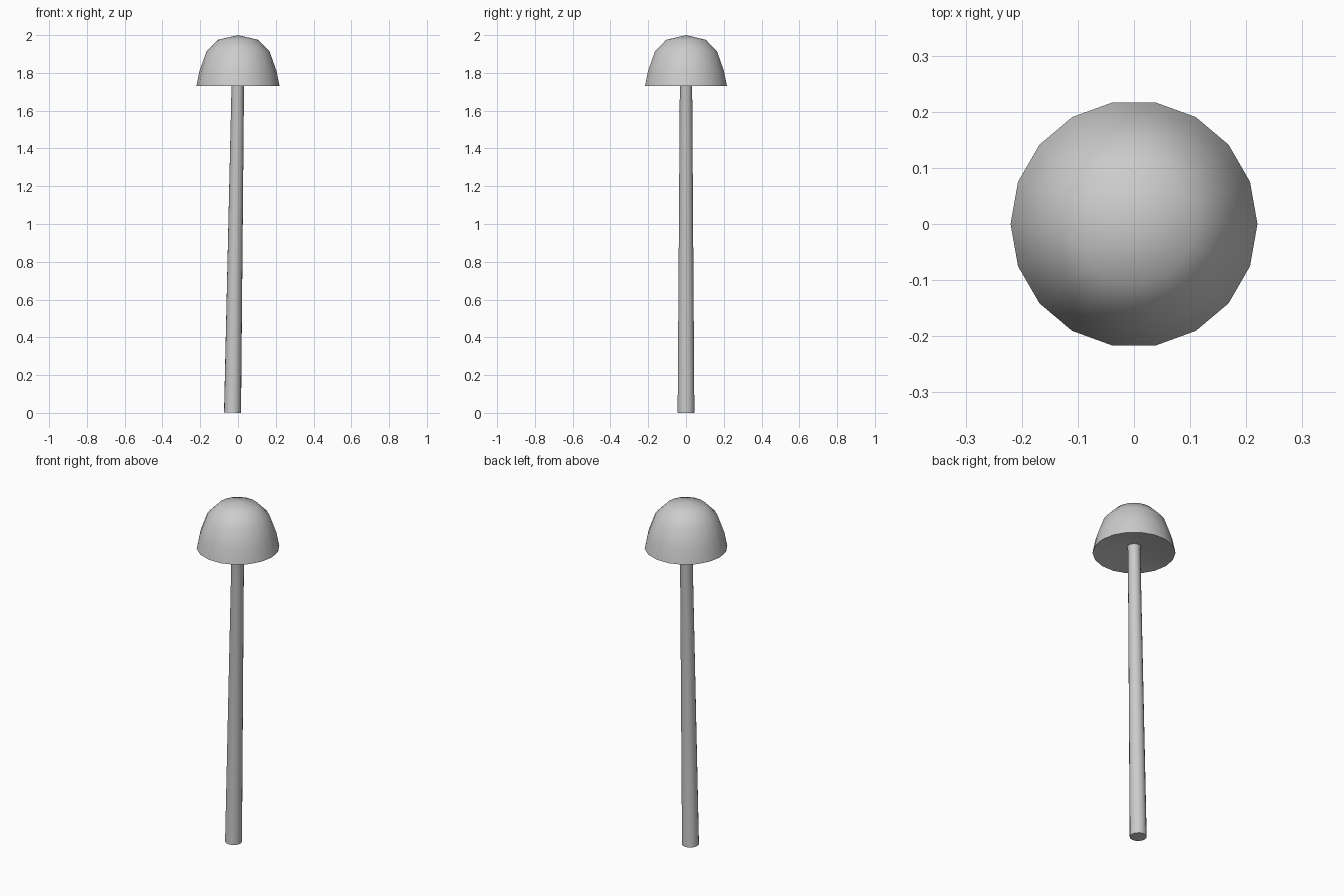
import bpy, bmesh
from math import cos, sin, pi, radians

SIDES = 18

cube = bpy.data.objects.get("Cube")
if cube:
    bpy.data.objects.remove(cube)

grey = bpy.data.materials.new("light_grey")
grey.use_nodes = True
colour = (0.6, 0.6, 0.6, 1)
grey.diffuse_color = colour
grey.node_tree.nodes["Principled BSDF"].inputs["Base Color"].default_value = colour


def lathe(name, rings, lean=0.0):
    """Skin rings of (radius, z, centre x); a zero radius makes a pole."""
    bm = bmesh.new()
    loops = []
    for r, z, cx in rings:
        if r == 0:
            loops.append([bm.verts.new((cx, 0, z))] * SIDES)
            continue
        angles = [2 * pi * i / SIDES for i in range(SIDES)]
        loops.append([bm.verts.new((cx + r * cos(a), r * sin(a), z - lean * r * cos(a)))
                      for a in angles])
    for low, high in zip(loops, loops[1:]):
        for i in range(SIDES):
            j = (i + 1) % SIDES
            corners = dict.fromkeys((low[i], low[j], high[j], high[i]))
            bm.faces.new(list(corners))
    bmesh.ops.recalc_face_normals(bm, faces=bm.faces[:])
    mesh = bpy.data.meshes.new(name)
    bm.to_mesh(mesh)
    bm.free()
    mesh.materials.append(grey)
    obj = bpy.data.objects.new(name, mesh)
    bpy.context.collection.objects.link(obj)
    bpy.ops.object.select_all(action="DESELECT")
    obj.select_set(True)
    bpy.context.view_layer.objects.active = obj
    bpy.ops.object.shade_smooth_by_angle(angle=radians(45))
    return obj


# Domed cap with a shallow hollow underneath
lathe("cap", [(0, 1.765, 0), (0.037, 1.765, 0), (0.22, 1.73, 0), (0.204, 1.81, 0),
              (0.167, 1.913, 0), (0.107, 1.975, 0), (0, 2.0, 0)])

# Slender stem, tapering upward and leaning slightly, flared where it meets the cap
lathe("stem", [(0, 0.001, -0.029), (0.045, 0.001, -0.029), (0.033, 1.745, -0.001),
               (0.037, 1.765, 0), (0, 1.77, 0)], lean=0.016)
